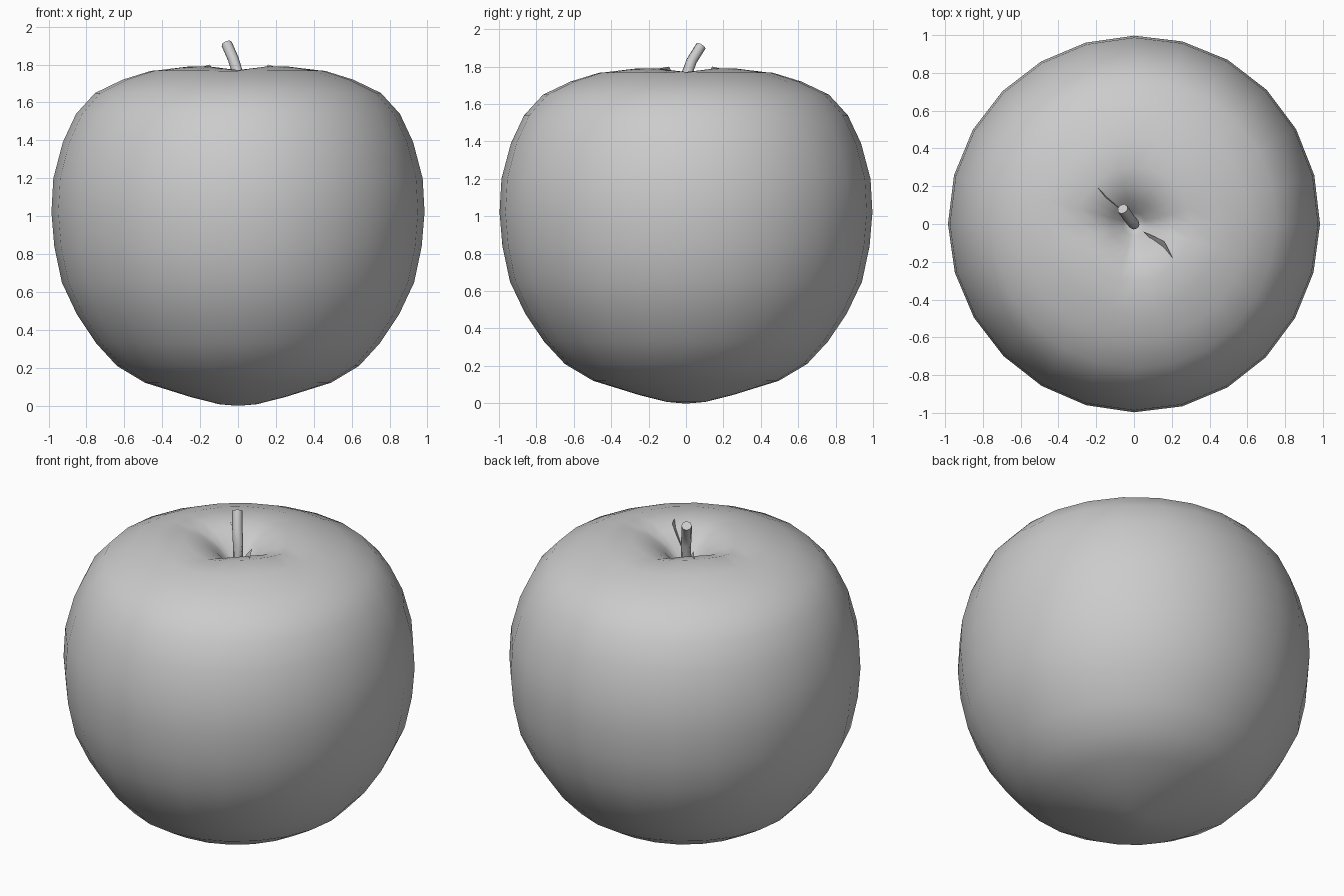
import bpy
import bmesh
from math import sin, cos, pi, radians, exp
from mathutils import Vector

if "Cube" in bpy.data.objects:
    bpy.data.objects.remove(bpy.data.objects["Cube"], do_unlink=True)

# One plain grey for everything
grey = bpy.data.materials.new("plain grey")
grey.use_nodes = True
grey.diffuse_color = (0.6, 0.6, 0.6, 1)
grey.node_tree.nodes["Principled BSDF"].inputs["Base Color"].default_value = grey.diffuse_color


def add_object(name, bm, angle=180):
    mesh = bpy.data.meshes.new(name)
    bm.to_mesh(mesh)
    bm.free()
    mesh.materials.append(grey)
    obj = bpy.data.objects.new(name, mesh)
    bpy.context.collection.objects.link(obj)
    bpy.ops.object.select_all(action="DESELECT")
    obj.select_set(True)
    bpy.context.view_layer.objects.active = obj
    bpy.ops.object.shade_smooth_by_angle(angle=radians(angle))
    return obj


def loft(name, rings, angle=180):
    """Skin a list of closed point rings and cap both ends."""
    bm = bmesh.new()
    loops = [[bm.verts.new(p) for p in ring] for ring in rings]
    for low, high in zip(loops, loops[1:]):
        n = len(low)
        for i in range(n):
            j = (i + 1) % n
            bm.faces.new((low[i], low[j], high[j], high[i]))
    bm.faces.new(list(reversed(loops[0])))
    bm.faces.new(loops[-1])
    bmesh.ops.recalc_face_normals(bm, faces=bm.faces)
    return add_object(name, bm, angle)


# Fruit body: a turned profile with soft creases around the stem hollow
SIDES = 24
profile = [(0.02, 0), (0.1, 0.007), (0.25, 0.045), (0.49, 0.12), (0.64, 0.21),
           (0.75, 0.33), (0.85, 0.48), (0.93, 0.65), (0.97, 0.84), (0.985, 1.02),
           (0.975, 1.2), (0.925, 1.39), (0.855, 1.54), (0.755, 1.65), (0.61, 1.72),
           (0.46, 1.768), (0.3, 1.79), (0.2, 1.765), (0.12, 1.71), (0.06, 1.64),
           (0.02, 1.6)]


def body_point(r, z, i):
    a = 2 * pi * i / SIDES
    if z > 1.55:
        z -= 0.025 * max(0, cos(4 * a)) * exp(-((r - 0.23) / 0.13) ** 2)
    wobble = 1 + 0.008 * sin(2 * a) * sin(a + 0.6)
    return (r * wobble * cos(a), 1.012 * r * wobble * sin(a), z)


loft("fruit_body", [[body_point(r, z, i) for i in range(SIDES)] for r, z in profile])

# Stem: bent eight-sided rod with a flat cut end
path = [Vector(p) for p in ((0, 0, 1.57), (0, 0, 1.75), (-0.025, 0.03, 1.83), (-0.06, 0.08, 1.91))]
stem_rings = []
for k, centre in enumerate(path):
    along = path[min(k + 1, len(path) - 1)] - path[max(k - 1, 0)]
    turn = along.to_track_quat("Z", "Y")
    stem_rings.append([centre + turn @ Vector((0.029 * cos(pi * i / 4), 0.029 * sin(pi * i / 4), 0))
                       for i in range(8)])
loft("stem", stem_rings, 50)


# Small pointed leaf scraps in the hollow, on opposite sides of the stem
def leaf(name, *points):
    bm = bmesh.new()
    bm.faces.new([bm.verts.new(p) for p in points])
    add_object(name, bm)


leaf("front_leaf_scrap", (0.05, -0.04, 1.68), (0.23, -0.23, 1.775), (0.16, -0.09, 1.8))
leaf("back_leaf_scrap", (-0.05, 0.06, 1.68), (-0.23, 0.24, 1.775), (-0.15, 0.14, 1.8))
